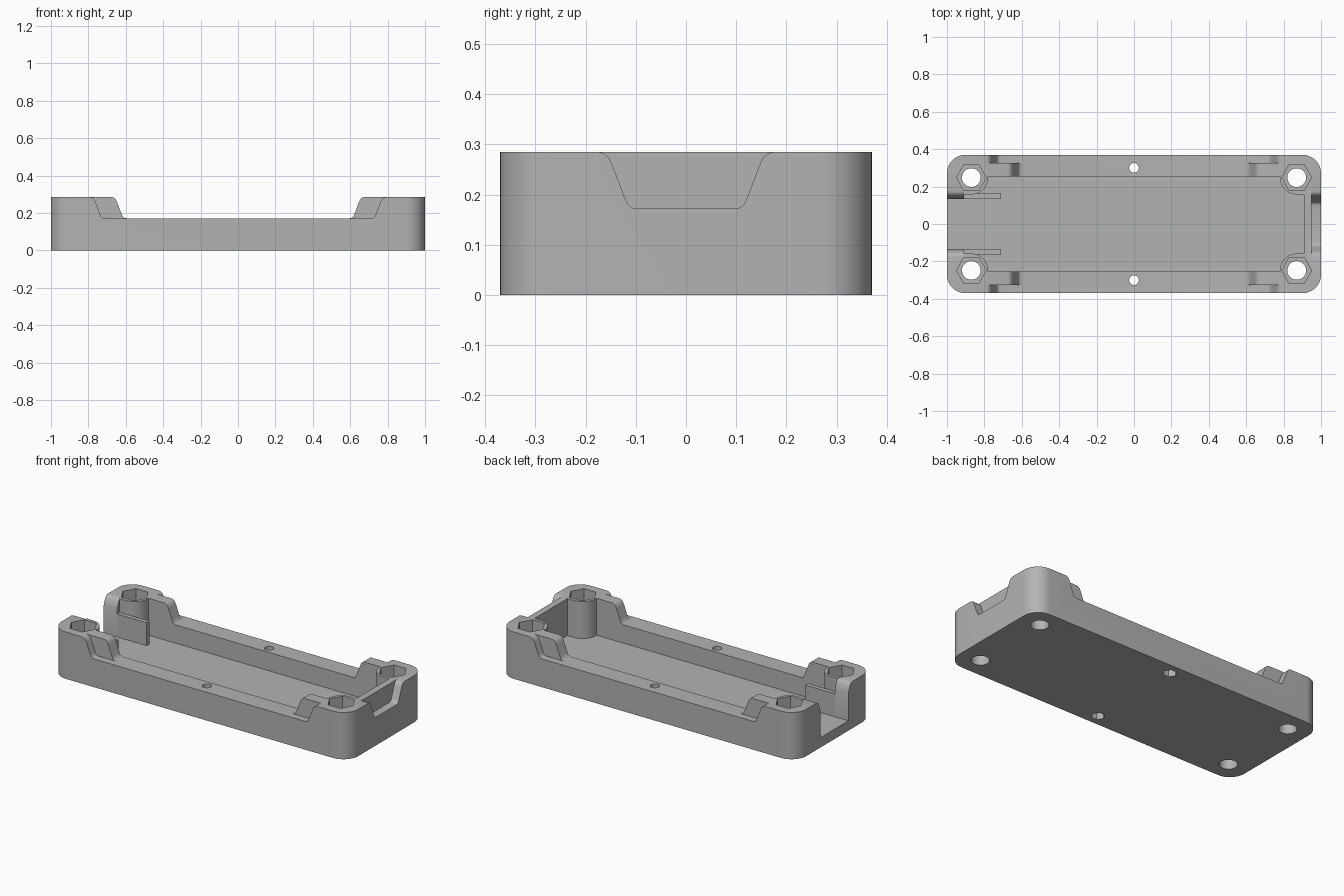
import bpy, bmesh, math
from mathutils import Vector

old = bpy.data.objects.get("Cube")
if old:
    bpy.data.objects.remove(old, do_unlink=True)

gray = bpy.data.materials.new("plain gray")
gray.use_nodes = True
COLOR = (0.45, 0.45, 0.45, 1)
gray.diffuse_color = COLOR
gray.node_tree.nodes["Principled BSDF"].inputs["Base Color"].default_value = COLOR

L, W, H = 1.0, 0.37, 0.285      # half length, half width, height
FLOOR, LOW = 0.06, 0.172        # tray floor and lowered rim heights
SX, SY = 0.87, 0.248            # screw positions


def prism(name, pts, lo, hi, axis="z"):
    """Extrude a 2D outline from lo to hi along an axis."""
    place = {"x": lambda a, b, t: (t, a, b),
             "y": lambda a, b, t: (a, t, b),
             "z": lambda a, b, t: (a, b, t)}[axis]
    bm = bmesh.new()
    face = bm.faces.new([bm.verts.new(place(a, b, lo)) for a, b in pts])
    ext = bmesh.ops.extrude_face_region(bm, geom=[face])["geom"]
    shift = Vector(place(0, 0, hi - lo))
    bmesh.ops.translate(bm, verts=[v for v in ext if isinstance(v, bmesh.types.BMVert)], vec=shift)
    bmesh.ops.recalc_face_normals(bm, faces=bm.faces)
    mesh = bpy.data.meshes.new(name)
    bm.to_mesh(mesh)
    bm.free()
    mesh.materials.append(gray)
    obj = bpy.data.objects.new(name, mesh)
    bpy.context.collection.objects.link(obj)
    return obj


def arc(cx, cy, r, a0, a1, n):
    return [(cx + r * math.cos(math.radians(a0 + (a1 - a0) * i / n)),
             cy + r * math.sin(math.radians(a0 + (a1 - a0) * i / n))) for i in range(n + 1)]


def circle(cx, cy, r, n):
    return arc(cx, cy, r, 0, 360, n)[:-1]


def dip(half):
    """Trapezoid notch with softened corners; half is its half width at the top."""
    side = [(half, H), (half - 0.012, H - 0.003), (half - 0.022, H - 0.012),
            (half - 0.03, H - 0.03), (half - 0.053, LOW + 0.022),
            (half - 0.06, LOW + 0.008), (half - 0.068, LOW + 0.002), (half - 0.078, LOW)]
    right = [(half, 0.4)] + side
    return right + [(-a, b) for a, b in reversed(right)]


# Body block with rounded corners
R = 0.1
outline = []
for cx, cy, a in ((1, 1, 0), (-1, 1, 90), (-1, -1, 180), (1, -1, 270)):
    outline += arc(cx * (L - R), cy * (W - R), R, a, a + 90, 12)
body = prism("tray_body", outline, 0, H)

# Cavity outline: open at one end, wrapped around the screw bosses
BR = 0.09
half = ([(-1.1, 0.135), (-0.91, 0.135), (-0.91, SY - BR)]
        + arc(-SX, SY, BR, -90, 0, 12) + [(-0.78, 0.254), (0.78, 0.254)]
        + arc(SX, SY, BR, 180, 270, 12) + [(0.91, SY - BR)])
cavity = half + [(a, -b) for a, b in reversed(half)]
cutters = [prism("cavity_cutter", cavity, FLOOR, 0.4)]

# Lowered rims and end notches
for s in (-1, 1):
    for name, top, a, b in (("outer_rim", 0.79, 0.325, 0.45), ("inner_rim", 0.675, 0.2, 0.335)):
        lo, hi = sorted((s * a, s * b))
        cutters.append(prism(name + "_cutter", dip(top), lo, hi, "y"))
cutters.append(prism("closed_end_cutter", dip(0.175), 0.95, 1.1, "x"))
cutters.append(prism("open_end_cutter", dip(0.175), -1.1, -0.91, "x"))

# Screw holes with hexagon pockets, and the small middle holes
for sy in (-1, 1):
    for sx in (-1, 1):
        cutters.append(prism("screw_cutter", circle(sx * SX, sy * SY, 0.05, 32), -0.1, 0.4))
        cutters.append(prism("hex_cutter", circle(sx * SX, sy * SY, 0.08, 6), 0.15, 0.4))
    cutters.append(prism("pin_cutter", circle(0, sy * 0.3, 0.026, 24), -0.1, 0.4))
    cutters.append(prism("pin_recess_cutter", circle(0, sy * 0.3, 0.038, 6), -0.1, 0.05))

for c in cutters:
    c.hide_render = True
    mod = body.modifiers.new(c.name, "BOOLEAN")
    mod.operation, mod.solver, mod.object = "DIFFERENCE", "EXACT", c

# Bake the cuts and drop the cutters
bpy.context.view_layer.update()
result = bpy.data.meshes.new_from_object(body.evaluated_get(bpy.context.evaluated_depsgraph_get()))
body.modifiers.clear()
body.data = result
body.data.materials.clear()
body.data.materials.append(gray)
for c in cutters:
    bpy.data.objects.remove(c, do_unlink=True)

# Thin guide plates beside the open end
for s, name in ((-1, "front_guide_plate"), (1, "back_guide_plate")):
    y0, y1 = sorted((s * 0.135, s * 0.162))
    prism(name, [(-0.91, y0), (-0.71, y0), (-0.71, y1), (-0.91, y1)], FLOOR - 0.01, 0.2)

# Smooth the curved walls, keep edges sharp
bpy.ops.object.select_all(action="DESELECT")
body.select_set(True)
bpy.context.view_layer.objects.active = body
bpy.ops.object.shade_smooth_by_angle(angle=math.radians(30))
